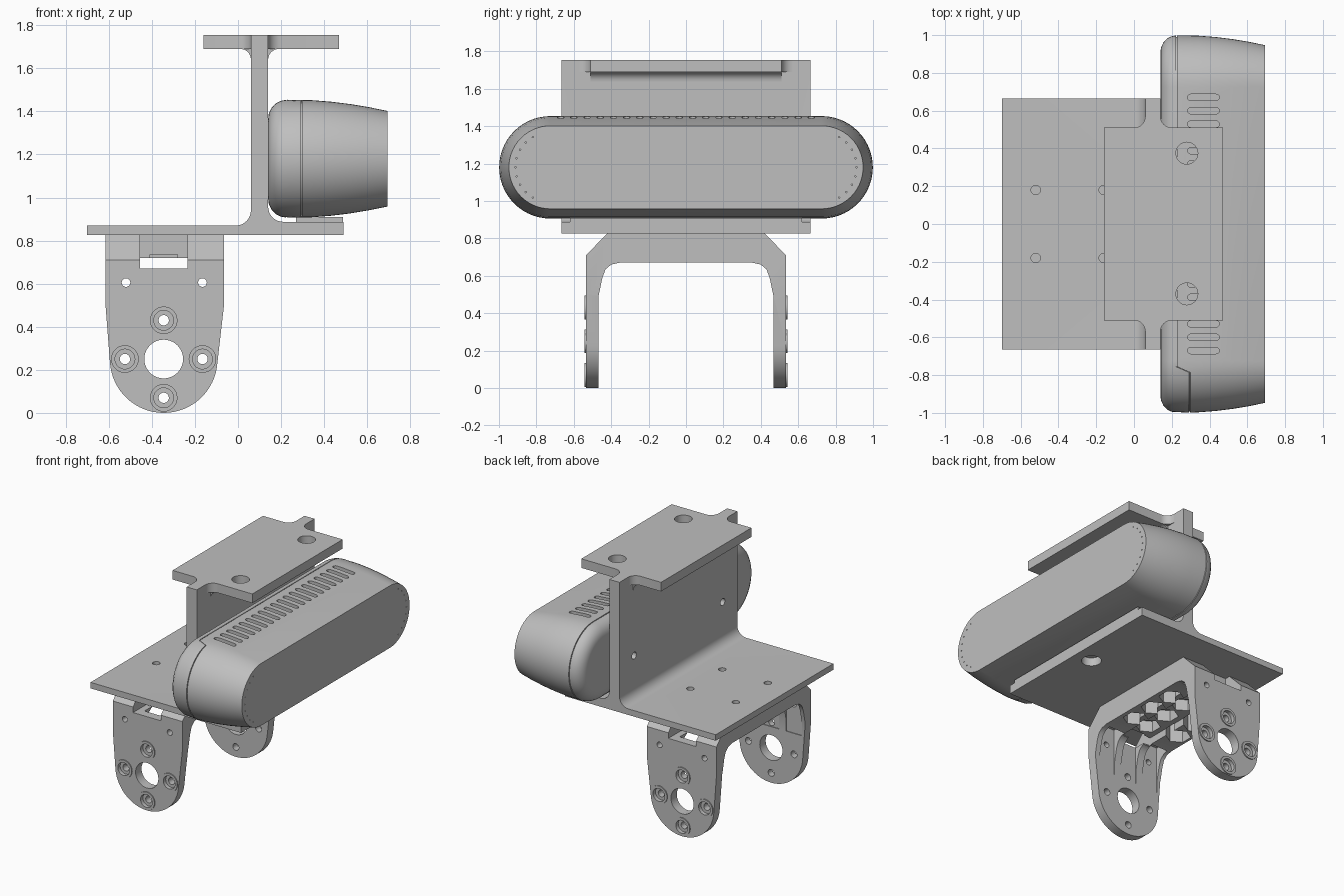
import bpy, bmesh
from math import cos, sin, radians

cube = bpy.data.objects.get("Cube")
if cube:
    bpy.data.objects.remove(cube, do_unlink=True)

grey = bpy.data.materials.new("neutral_grey")
grey.use_nodes = True
grey.diffuse_color = (0.52, 0.52, 0.52, 1)
grey.node_tree.nodes["Principled BSDF"].inputs["Base Color"].default_value = (0.52, 0.52, 0.52, 1)


def arc(cx, cy, r, a0, a1, n=8):
    angles = [radians(a0 + (a1 - a0) * i / n) for i in range(n + 1)]
    return [(cx + r * cos(a), cy + r * sin(a)) for a in angles]


def circle(cx, cy, r, n=28):
    return arc(cx, cy, r, 0, 360, n)[:-1]


def rect(a0, a1, b0, b1):
    return [(a0, b0), (a1, b0), (a1, b1), (a0, b1)]


def make(name, prisms):
    """Object made of prisms: (outline, axis, start, end)."""
    bm = bmesh.new()
    for pts, axis, a, b in prisms:
        place = {'x': lambda p, t: (t, p[0], p[1]),
                 'y': lambda p, t: (p[0], t, p[1]),
                 'z': lambda p, t: (p[0], p[1], t)}[axis]
        lo = [bm.verts.new(place(p, a)) for p in pts]
        hi = [bm.verts.new(place(p, b)) for p in pts]
        bm.faces.new(lo)
        bm.faces.new(hi[::-1])
        for i in range(len(pts)):
            j = (i + 1) % len(pts)
            bm.faces.new((lo[j], lo[i], hi[i], hi[j]))
    return finish(name, bm)


def finish(name, bm):
    bmesh.ops.recalc_face_normals(bm, faces=bm.faces)
    mesh = bpy.data.meshes.new(name)
    bm.to_mesh(mesh)
    bm.free()
    mesh.materials.append(grey)
    obj = bpy.data.objects.new(name, mesh)
    bpy.context.collection.objects.link(obj)
    return obj


def select(obj):
    bpy.ops.object.select_all(action='DESELECT')
    obj.select_set(True)
    bpy.context.view_layer.objects.active = obj


def combine(obj, prisms, operation='DIFFERENCE'):
    tool = make("cutter", prisms)
    tool.hide_render = True
    mod = obj.modifiers.new("combine", 'BOOLEAN')
    mod.operation, mod.solver, mod.object = operation, 'EXACT', tool
    select(obj)
    bpy.ops.object.modifier_apply(modifier=mod.name)
    bpy.data.objects.remove(tool, do_unlink=True)


def smooth(obj):
    select(obj)
    bpy.ops.object.shade_smooth_by_angle(angle=radians(30))


# Base plate and upright wall as one filleted section
section = [(-0.70, 0.827), (0.49, 0.827), (0.49, 0.887)]
section += arc(0.21, 0.957, 0.07, 270, 180) + [(0.14, 1.755), (0.06, 1.755)]
section += arc(-0.01, 0.94, 0.07, 0, -90) + [(-0.70, 0.87)]
mount = make("mount_plate_and_wall", [(section, 'y', -0.665, 0.665)])
combine(mount, [(circle(x, y, 0.025), 'z', 0.7, 0.95) for x in (-0.52, -0.16) for y in (-0.18, 0.18)]
        + [(circle(0.36, 0, 0.065), 'z', 0.7, 0.95)])
combine(mount, [(circle(y, 1.17, 0.025), 'x', 0, 0.2) for y in (-0.5, 0.5)])
smooth(mount)

# Top plate, with plan fillets where the wall runs past it
plan = [(0.47, -0.51), (0.47, 0.51)] + arc(0.20, 0.57, 0.06, 270, 180)
plan += arc(0.0, 0.57, 0.06, 0, -90) + [(-0.16, 0.51), (-0.16, -0.51)]
plan += arc(0.0, -0.57, 0.06, 90, 0) + arc(0.20, -0.57, 0.06, 180, 90)
top = make("top_plate", [(plan, 'z', 1.69, 1.755)])
combine(top, [(circle(0.28, y, 0.058), 'z', 1.6, 1.8) for y in (-0.37, 0.375)])
smooth(top)
web = [(0.14, 1.70)] + arc(0.19, 1.64, 0.05, 180, 90) + [(0.19, 1.70)]
web2 = [(0.06, 1.70)] + arc(0.01, 1.64, 0.05, 0, 90) + [(0.01, 1.70)]
smooth(make("top_fillets", [(p, 'y', -0.51, 0.51) for p in (web, web2)]))

# Servo bracket: an oversized U section trimmed by the tapered leg outline
CX, CZ = -0.345, 0.25
outer = [(0.535, -0.05), (0.535, 0.71), (0.42, 0.827)]
inner = [(0.355, 0.67), (0.40, 0.66), (0.43, 0.635), (0.447, 0.59), (0.468, 0.49), (0.468, -0.05)]
half = inner + outer
u_shape = half + [(-y, z) for y, z in reversed(half)]
bracket = make("servo_bracket", [(u_shape, 'x', -0.7, 0.0)])
leg = [(-0.615, 0.9), (-0.615, 0.5)] + arc(CX, CZ, 0.25, 184, 356, 32) + [(-0.065, 0.5), (-0.065, 0.9)]
combine(bracket, [(leg, 'y', -1, 1)], 'INTERSECT')

# Honeycomb pockets under the bridge, and pockets between the corner ribs
columns = (-0.525, CX, -0.165)
cells = []
for k, x in enumerate(columns):
    for i in range(-2, 3):
        y = i * 0.18 + (0.09 if k == 1 else 0)
        if abs(y) < 0.3:
            cells.append((arc(x, y, 0.082, 30, 330, 5), 'z', 0.6, 0.80))
combine(bracket, cells)
combine(bracket, [(rect(x - 0.063, x + 0.063, 0.4, 0.735), 'y', s * 0.367, s * 0.473)
                  for x in columns for s in (-1, 1)])

# Cable channel through the bridge, opening into a notch in each leg
combine(bracket, [(rect(-0.455, -0.235, 0.65, 0.72), 'y', -0.39, 0.39)])
combine(bracket, [(rect(-0.455, -0.235, 0.67, 0.9), 'y', s * 0.38, s * 0.6) for s in (-1, 1)])

# Raised screw seats, then all leg holes
seats = [(CX, CZ + 0.18), (CX, CZ - 0.18), (CX + 0.18, CZ), (CX - 0.18, CZ)]
combine(bracket, [(circle(x, z, 0.064), 'y', s * 0.52, s * 0.542) for x, z in seats for s in (-1, 1)], 'UNION')
combine(bracket, [(circle(x, z, 0.046), 'y', s * 0.515, s * 0.6) for x, z in seats for s in (-1, 1)])
combine(bracket, [(circle(x, z, 0.024), 'y', -1, 1) for x, z in seats]
        + [(circle(CX, CZ, 0.09, 40), 'y', -1, 1)]
        + [(circle(x, 0.605, 0.02), 'y', -1, 1) for x in (-0.52, -0.165)])
smooth(bracket)

# Sensor housing: stadium rings lofted along x
STATIONS = [(0.14, 0.185), (0.143, 0.21), (0.155, 0.235), (0.175, 0.257), (0.20, 0.269), (0.24, 0.276),
            (0.34, 0.272), (0.43, 0.265), (0.52, 0.254), (0.61, 0.239), (0.693, 0.222)]
MID_Z, REACH = 1.18, 0.725


def radius(x):
    for (x0, r0), (x1, r1) in zip(STATIONS, STATIONS[1:]):
        if x <= x1:
            return r0 + (r1 - r0) * (x - x0) / (x1 - x0)


directions = arc(0, 0, 1, -90, 90, 28) + arc(0, 0, 1, 90, 270, 28)
bm = bmesh.new()
rings = []


def add_ring(offset, depth, seam):
    ring = []
    for i, (c, s) in enumerate(directions):
        centre = REACH if i < 29 else -REACH
        # the seam steps forward around the service end
        x = offset + ((0.295 if centre + 0.27 * c < -0.77 else 0.225) if seam else 0)
        r = radius(x) - depth
        ring.append(bm.verts.new((x, centre + r * c, MID_Z + r * s)))
    rings.append(ring)


for x, r in STATIONS:
    if x == 0.24:
        for offset, depth in ((-0.003, 0), (-0.002, 0.008), (0.002, 0.008), (0.003, 0)):
            add_ring(offset, depth, True)
    else:
        add_ring(x, 0, False)
for a, b in zip(rings, rings[1:]):
    for i in range(len(a)):
        j = (i + 1) % len(a)
        bm.faces.new((a[i], a[j], b[j], b[i]))
bm.faces.new(rings[0])
bm.faces.new(rings[-1])
housing = finish("sensor_housing", bm)

# Cooling slots along the top and pin holes at the ends of the front face
slots = []
for i in range(20):
    y = -0.67 + i * 1.34 / 19
    outline = arc(0.30, y, 0.017, 90, 270, 6) + arc(0.435, y, 0.017, -90, 90, 6)
    slots.append((outline, 'z', 1.41, 1.6))
combine(housing, slots)
pins = []
for side in (0, 180):
    for a in range(-60, 61, 15):
        t = radians(a + side)
        y = (REACH if side == 0 else -REACH) + 0.187 * cos(t)
        pins.append((circle(y, MID_Z + 0.187 * sin(t), 0.004, 8), 'x', 0.67, 0.8))
combine(housing, pins)
smooth(housing)

# Foot pad between housing and base plate
make("housing_foot", [(rect(0.27, 0.488, -0.62, 0.62), 'z', 0.886, 0.91)])
